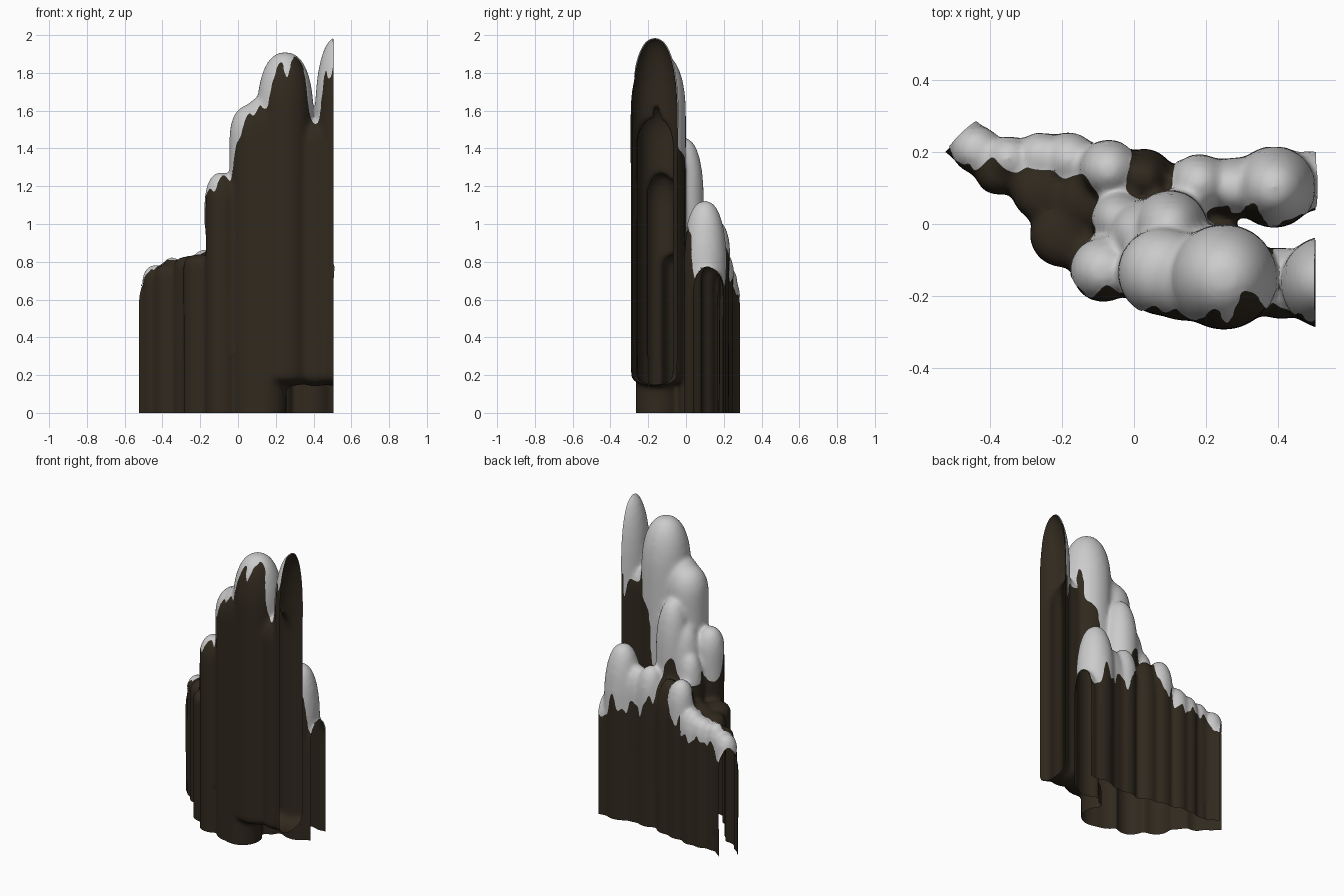
import bpy, bmesh, math
from mathutils import Vector

if "Cube" in bpy.data.objects:
    bpy.data.objects.remove(bpy.data.objects["Cube"])

# Rock columns: x, y, radius, height, dome depth, snow depth
FLOATING = [  # right-hand front columns whose underside stops above the ground
    (.54, -.165, .128, 1.995, .46, .50),
    (.41, -.165, .10, 1.55, .15, .10),
    (.25, -.15, .145, 1.905, .34, .50),
]
STANDING = [
    (.14, -.15, .12, 1.67, .20, .40),
    (.08, -.135, .12, 1.63, .18, .40),
    (-.085, -.13, .088, 1.27, .18, .22),
    (.10, -.01, .10, 1.45, .35, .50),
    (.02, -.03, .09, 1.30, .30, .50),
    (-.04, .01, .08, 1.14, .30, .40),
    (.03, .13, .08, 1.00, .30, 0),
    (.23, .02, .055, .85, .10, 0),
    (.18, .11, .08, 1.03, .20, .30),
    (.28, .10, .08, 1.00, .20, .30),
    (.39, .10, .112, 1.12, .38, .48),
    (.50, .12, .082, .76, .15, .12),
    (-.07, .15, .08, 1.02, .20, .28),
    (-.18, .18, .07, .86, .14, .20),
    (-.26, .19, .06, .83, .12, .15),
    (-.35, .18, .06, .82, .12, .15),
    (-.44, .205, .065, .78, .12, .15),
    (-.49, .25, .062, .68, .12, .12),
    (-.20, -.03, .09, .84, .06, 0),
    (-.14, .07, .09, .86, .10, 0),
    (-.26, .09, .08, .83, .06, 0),
    (-.38, .14, .06, .79, .08, 0),
]
COLUMNS = FLOATING + STANDING


def material(name, colour):
    m = bpy.data.materials.new(name)
    m.diffuse_color = (*colour, 1)
    m.use_nodes = True
    m.node_tree.nodes["Principled BSDF"].inputs["Base Color"].default_value = m.diffuse_color
    return m


def add_column(bm, x, y, r, h, dome, base):
    """Vertical column with a blunt domed top and rounded underside."""
    vs = bmesh.ops.create_uvsphere(bm, u_segments=24, v_segments=16, radius=1)["verts"]
    for v in vs:
        px, py, z = v.co
        if z > -1e-4:
            s = max(math.hypot(px, py), 1e-6)
            k = s ** .85 / s
            px, py, z = px * k, py * k, h - dome + dome * max(z, 0) ** .85
        else:
            z = base + .06 * (1 + z)
        v.co = (x + r * px, y + r * py, z)


def make_object(name, bm, mat):
    me = bpy.data.meshes.new(name)
    bm.to_mesh(me)
    bm.free()
    me.materials.clear()
    me.materials.append(mat)
    for p in me.polygons:
        p.use_smooth = True
        p.material_index = 0
    ob = bpy.data.objects.new(name, me)
    bpy.context.collection.objects.link(ob)
    return ob


def is_snow(face):
    """Snow hangs further down the back and left, in uneven drips."""
    c, n = face.calc_center_median(), face.normal
    back, side = (.5, .3) if c.y < -.05 else (.25, -.2)
    line = total = 0
    for x, y, r, h, dome, snow in COLUMNS:
        w = (r / (math.hypot(c.x - x, c.y - y) + .01)) ** 10
        a = math.atan2(c.y - y, c.x - x)
        depth = snow * (.55 + back * n.y - side * n.x
                        + .17 * math.sin(5 * a + 9 * x) + .07 * math.sin(11 * a + 5 * y))
        line += w * (h - depth if snow else h + .1)
        total += w
    return c.z > line / total


rock_mat = material("rock", (.030, .022, .013))
snow_mat = material("snow", (.75, .75, .75))

# Fuse the columns into one smooth cliff
bm = bmesh.new()
for k in FLOATING:
    add_column(bm, *k[:5], .14)
for k in STANDING:
    add_column(bm, *k[:5], -.15)
raw = make_object("column_source", bm, rock_mat)
remesh = raw.modifiers.new("fuse", 'REMESH')
remesh.mode = 'VOXEL'
remesh.voxel_size = .013
smooth = raw.modifiers.new("soften", 'SMOOTH')
smooth.factor = .5
smooth.iterations = 14
bpy.context.view_layer.update()
fused = bpy.data.meshes.new_from_object(
    raw.evaluated_get(bpy.context.evaluated_depsgraph_get()))
bpy.data.objects.remove(raw)

# Cut open the ground, the right end and the slanted left end, leaving a hollow shell
bm = bmesh.new()
bm.from_mesh(fused)
for co, no in (((0, 0, 0), (0, 0, -1)), ((.505, 0, 0), (1, 0, 0)), ((-.475, .25, 0), (-1, 1, 0))):
    bmesh.ops.bisect_plane(bm, geom=bm.verts[:] + bm.edges[:] + bm.faces[:],
                           plane_co=co, plane_no=Vector(no).normalized(), clear_outer=True)
bm.normal_update()

# Snow layer: the upper faces lifted slightly off the rock, with softened drip edges
snow_bm = bm.copy()
snow_bm.normal_update()
bmesh.ops.delete(snow_bm, geom=[f for f in snow_bm.faces if not is_snow(f)], context='FACES')
snow_bm.normal_update()
for v in snow_bm.verts:
    v.co += Vector(v.normal) * .006
for _ in range(5):
    moved = {}
    for v in snow_bm.verts:
        ring = [e.other_vert(v).co for e in v.link_edges if e.is_boundary]
        if len(ring) == 2 and abs(v.co.x) < .5:
            moved[v] = v.co * .5 + (ring[0] + ring[1]) * .25
    for v, co in moved.items():
        v.co = co

make_object("rock_cliff", bm, rock_mat)
make_object("snow_cap", snow_bm, snow_mat)
